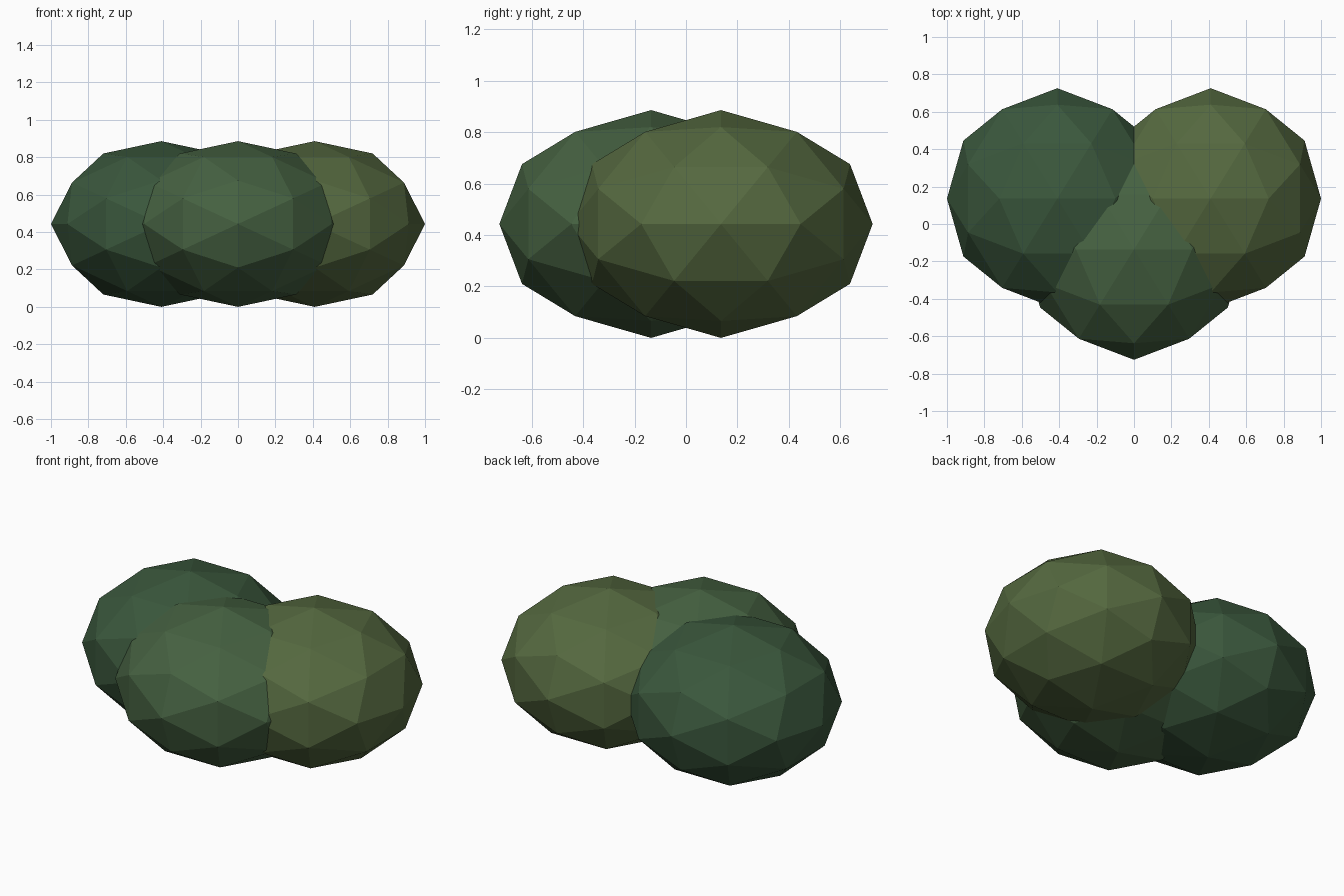
import bpy, bmesh, math
from mathutils import Matrix

if "Cube" in bpy.data.objects:
    bpy.data.objects.remove(bpy.data.objects["Cube"])

RADIUS = 0.59
HEIGHT = 0.443  # half height of each squashed clump


def leaf_clump(name, x, y, color):
    """Low-poly icosphere, turned so an edge midpoint points up, then squashed."""
    bm = bmesh.new()
    bmesh.ops.create_icosphere(bm, subdivisions=2, radius=1.0)
    turn = Matrix.Rotation(-math.atan(2) / 2, 4, 'Y')
    squash = Matrix.Diagonal((RADIUS, RADIUS, HEIGHT, 1))
    bmesh.ops.transform(bm, matrix=squash @ turn, verts=bm.verts)
    mesh = bpy.data.meshes.new(name)
    bm.to_mesh(mesh)
    bm.free()
    mat = bpy.data.materials.new(name + "_green")
    mat.diffuse_color = (*color, 1)
    mat.use_nodes = True
    mat.node_tree.nodes["Principled BSDF"].inputs["Base Color"].default_value = mat.diffuse_color
    mesh.materials.append(mat)
    obj = bpy.data.objects.new(name, mesh)
    obj.location = (x, y, HEIGHT)
    bpy.context.collection.objects.link(obj)


# Three overlapping clumps of the bush
leaf_clump("left_clump", -0.41, 0.136, (0.042, 0.095, 0.045))
leaf_clump("right_clump", 0.41, 0.136, (0.09, 0.14, 0.05))
leaf_clump("front_clump", 0.0, -0.136, (0.06, 0.12, 0.053))
